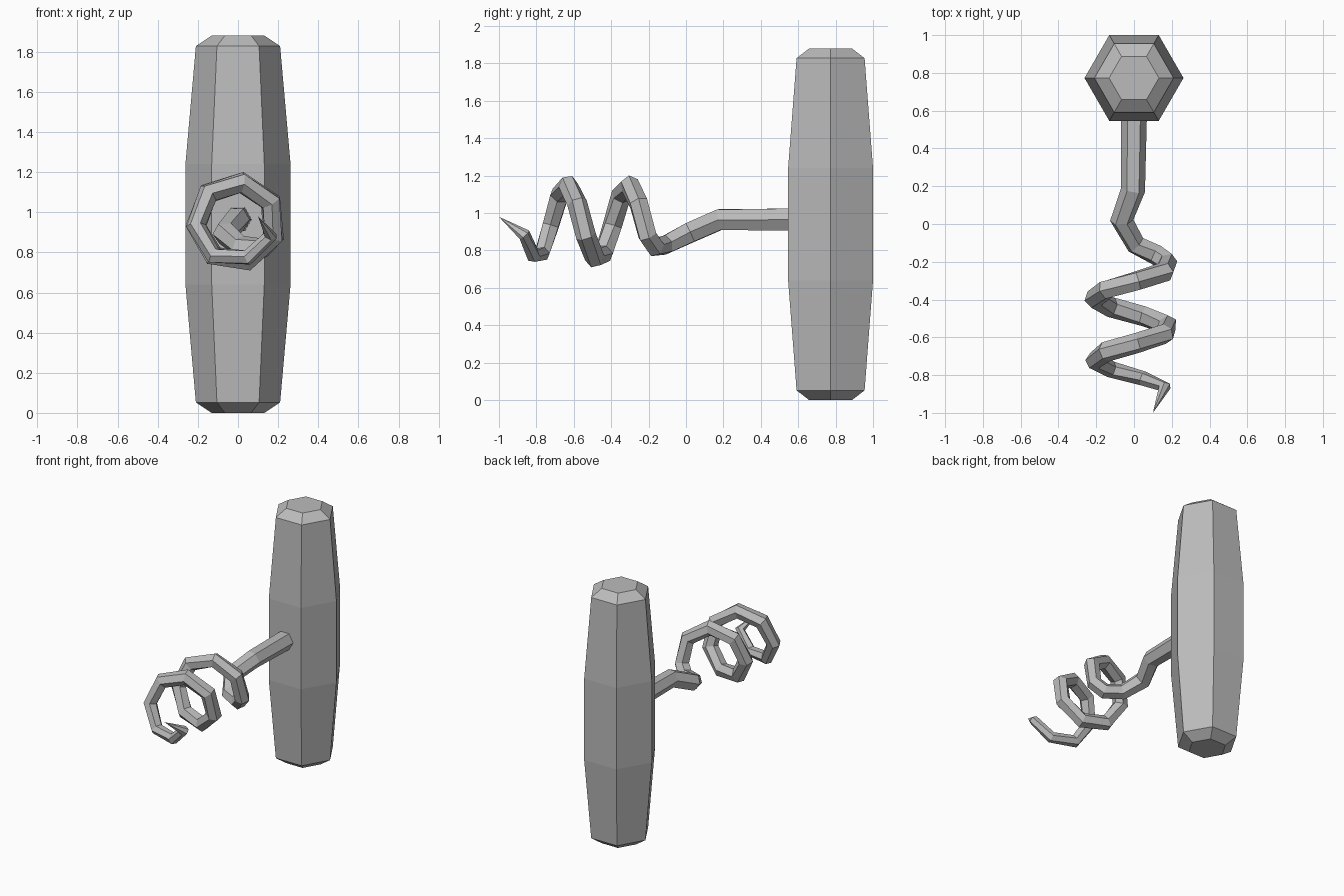
import bpy
import bmesh
from math import cos, sin, radians, pi
from mathutils import Vector

cube = bpy.data.objects.get("Cube")
if cube:
    bpy.data.objects.remove(cube)

grey = bpy.data.materials.new("plain grey")
grey.use_nodes = True
grey.diffuse_color = (0.5, 0.5, 0.5, 1)
grey.node_tree.nodes["Principled BSDF"].inputs["Base Color"].default_value = grey.diffuse_color

SIDES = 6


def loft(name, rings, tip=None):
    """Skin a list of six-point rings, closing the end with a cap or a tip."""
    bm = bmesh.new()
    loops = [[bm.verts.new(p) for p in ring] for ring in rings]
    for a, b in zip(loops, loops[1:]):
        for i in range(SIDES):
            j = (i + 1) % SIDES
            bm.faces.new((a[i], a[j], b[j], b[i]))
    bm.faces.new(loops[0][::-1])
    if tip is None:
        bm.faces.new(loops[-1])
    else:
        point = bm.verts.new(tip)
        for i in range(SIDES):
            bm.faces.new((loops[-1][i], loops[-1][(i + 1) % SIDES], point))
    bmesh.ops.recalc_face_normals(bm, faces=bm.faces)
    mesh = bpy.data.meshes.new(name)
    bm.to_mesh(mesh)
    bm.free()
    mesh.materials.append(grey)
    obj = bpy.data.objects.new(name, mesh)
    bpy.context.collection.objects.link(obj)
    return obj


def ring_at(centre, u, v, radius):
    return [centre + radius * (cos(2 * pi * i / SIDES) * u + sin(2 * pi * i / SIDES) * v)
            for i in range(SIDES)]


# Handle: upright barrel with chamfered ends
half = [(0, 0.132), (0.052, 0.21), (0.64, 0.262)]
profile = half + [(1.88 - z, r) for z, r in reversed(half)]
loft("handle", [ring_at(Vector((0, 0.773, z)), Vector((1, 0, 0)), Vector((0, 1, 0)), r)
                for z, r in profile])

# Screw: straight shank, bend, then a coil of seven segments per turn
path = [(0, 0.6, 0.965, 0.069), (-0.005, 0.18, 0.965, 0.064),
        (-0.065, 0.02, 0.895, 0.062), (0.01, -0.11, 0.83, 0.055),
        (0.12, -0.165, 0.82, 0.055)]
STEP = 360 / 7
for k in range(-2, 13):
    angle = radians(82 + STEP * k)
    radius = 0.054 if k < 9 else 0.054 - 0.005 * (k - 8)
    reach = 0.2 if k < 11 else 0.185
    path.append((-0.01 + reach * cos(angle), -0.30 - 0.047 * k,
                 0.95 + reach * sin(angle), radius))
tip = Vector((0.1, -1.0, 0.98))

points = [Vector(p[:3]) for p in path] + [tip]
rings = []
side = Vector((1, 0, 0))
for i, p in enumerate(path):
    ahead = (points[i + 1] - points[i]).normalized()
    behind = (points[i] - points[i - 1]).normalized() if i else ahead
    tangent = (ahead + behind).normalized()
    side = (side - tangent * side.dot(tangent)).normalized()
    rings.append(ring_at(points[i], side, tangent.cross(side), p[3]))
loft("screw", rings, tip)
